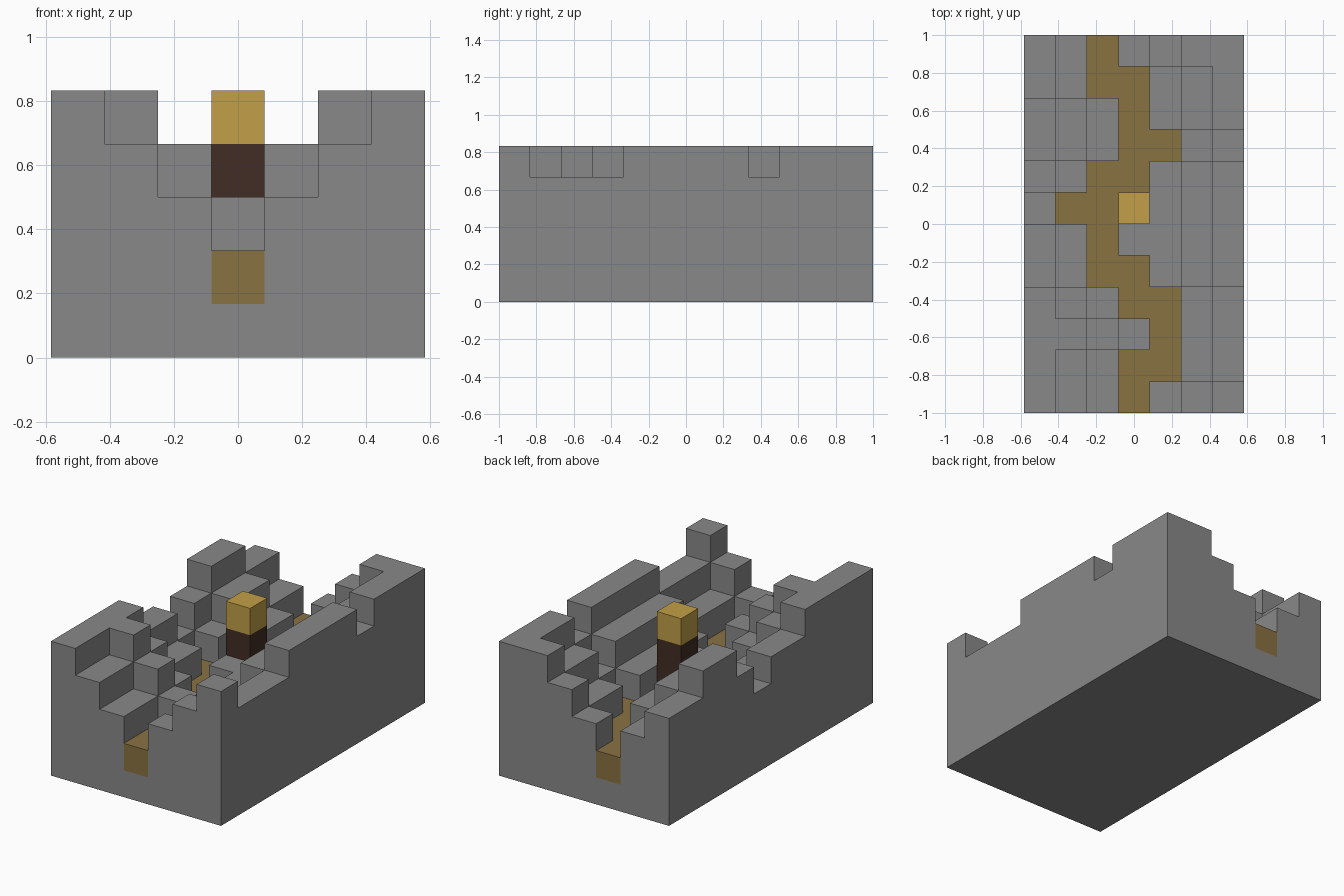
import bpy
import bmesh
from mathutils import Vector

if "Cube" in bpy.data.objects:
    bpy.data.objects.remove(bpy.data.objects["Cube"])

COLS, ROWS, MAX_LEVEL, PATH_LEVEL = 7, 12, 5, 2
CELL = 2 / ROWS

# First and last path column of each row, front to back
PATH = [(3, 3), (3, 4), (4, 4), (3, 4), (2, 3), (2, 3),
        (1, 3), (2, 3), (3, 4), (3, 3), (2, 3), (2, 2)]
STONE = (3, 5)   # loose stone lying on the path
TORCH = (3, 6)   # cell carrying the torch


def material(name, rgb):
    mat = bpy.data.materials.new(name)
    mat.use_nodes = True
    colour = (*rgb, 1)
    mat.diffuse_color = colour
    bsdf = next(n for n in mat.node_tree.nodes if n.type == 'BSDF_PRINCIPLED')
    bsdf.inputs["Base Color"].default_value = colour
    return mat


stone_grey = material("stone grey", (0.25, 0.25, 0.25))
path_brown = material("path brown", (0.25, 0.168, 0.055))
torch_gold = material("torch gold", (0.54, 0.35, 0.065))
torch_wood = material("torch wood", (0.054, 0.027, 0.018))


def point(col, row, level):
    """Grid corner to model space."""
    return Vector((col - COLS / 2, row - ROWS / 2, level)) * CELL


def add_object(name, bm, mats):
    mesh = bpy.data.meshes.new(name)
    bm.to_mesh(mesh)
    bm.free()
    for mat in mats:
        mesh.materials.append(mat)
    obj = bpy.data.objects.new(name, mesh)
    bpy.context.collection.objects.link(obj)
    return obj


def is_path(col, row):
    first, last = PATH[row]
    return first <= col <= last and (col, row) != STONE


def height(col, row):
    """The banks rise one level per cell away from the path."""
    if not (0 <= col < COLS and 0 <= row < ROWS):
        return 0
    if (col, row) == STONE:
        return PATH_LEVEL + 1
    first, last = PATH[row]
    distance = max(first - col, col - last, 0)
    return min(PATH_LEVEL + distance, MAX_LEVEL)


# Stepped valley: block tops, undersides and exposed walls
bm = bmesh.new()


def quad(corners, brown=False):
    face = bm.faces.new([bm.verts.new(point(*c)) for c in corners])
    face.material_index = int(brown)


for row in range(ROWS):
    for col in range(COLS):
        top = height(col, row)
        ring = [(col, row), (col + 1, row), (col + 1, row + 1), (col, row + 1)]
        quad([(*c, top) for c in ring], is_path(col, row))
        quad([(*c, 0) for c in reversed(ring)])
        for side, (dx, dy) in enumerate([(0, -1), (1, 0), (0, 1), (-1, 0)]):
            a, b = ring[side], ring[(side + 1) % 4]
            for z in range(height(col + dx, row + dy), top):
                brown = is_path(col, row) and z == PATH_LEVEL - 1
                quad([(*a, z), (*b, z), (*b, z + 1), (*a, z + 1)], brown)

bmesh.ops.remove_doubles(bm, verts=bm.verts, dist=CELL / 100)
add_object("valley", bm, [stone_grey, path_brown])


# Torch: wooden post with a glowing block on top
def block(name, cell, bottom, top, mat):
    box = bmesh.new()
    bmesh.ops.create_cube(box, size=CELL)
    bmesh.ops.scale(box, vec=(1, 1, top - bottom), verts=box.verts)
    centre = point(cell[0] + 0.5, cell[1] + 0.5, (bottom + top) / 2)
    bmesh.ops.translate(box, vec=centre, verts=box.verts)
    return add_object(name, box, [mat])


block("torch_post", TORCH, PATH_LEVEL, MAX_LEVEL - 1, torch_wood)
block("torch_flame", TORCH, MAX_LEVEL - 1, MAX_LEVEL, torch_gold)
